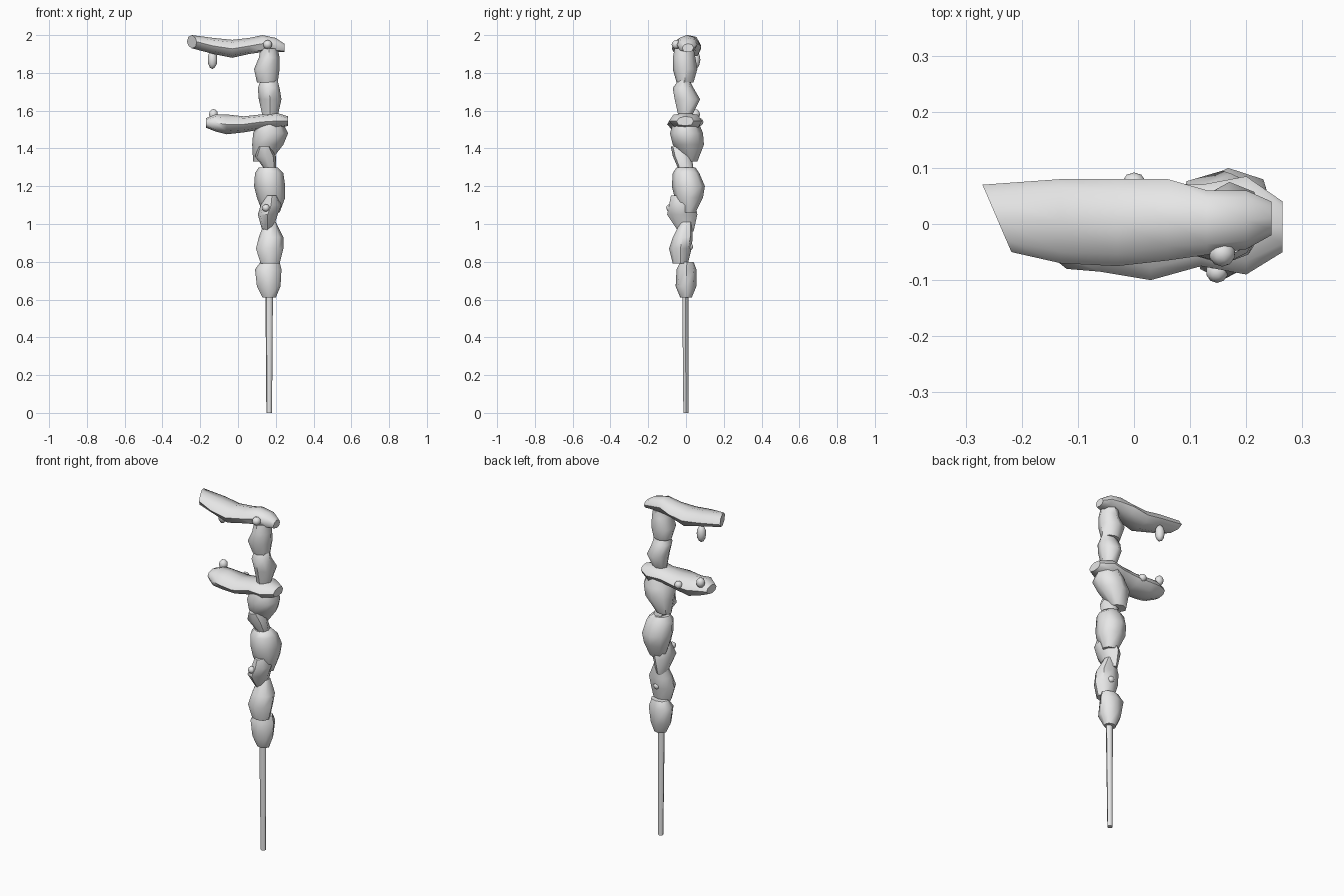
import bpy, bmesh, math, random
from mathutils import Vector

random.seed(4)
if "Cube" in bpy.data.objects:
    bpy.data.objects.remove(bpy.data.objects["Cube"], do_unlink=True)

stone = bpy.data.materials.new("stone_grey")
stone.use_nodes = True
grey = (0.8, 0.8, 0.8, 1)
stone.diffuse_color = grey
stone.node_tree.nodes["Principled BSDF"].inputs["Base Color"].default_value = grey


def finish(name, bm, crease=50):
    """Turn a bmesh into a smooth-shaded stone object."""
    bmesh.ops.recalc_face_normals(bm, faces=bm.faces)
    mesh = bpy.data.meshes.new(name)
    bm.to_mesh(mesh)
    bm.free()
    mesh.materials.append(stone)
    obj = bpy.data.objects.new(name, mesh)
    bpy.context.collection.objects.link(obj)
    bpy.ops.object.select_all(action="DESELECT")
    obj.select_set(True)
    bpy.context.view_layer.objects.active = obj
    bpy.ops.object.shade_smooth_by_angle(angle=math.radians(crease))
    return obj


def loft(name, rings, lying=False, skew=0.0, sides=8):
    """Skin rough oval rings: each is (position, low, high, low, high).
    Upright stones run along z, lying ones along x; skew slants the first ring."""
    bm = bmesh.new()
    loops = []
    for row, (t, a_low, a_high, b_low, b_high) in enumerate(rings):
        loop = []
        for i in range(sides):
            angle = math.tau * i / sides
            rough = random.uniform(0.92, 1.1) if i % 2 else 1
            a = (a_low + a_high) / 2 + (a_high - a_low) / 2 * math.cos(angle) * rough
            b = (b_low + b_high) / 2 + (b_high - b_low) / 2 * math.sin(angle) * rough
            if lying:
                shift = skew * a if row == 0 else 0
                loop.append(bm.verts.new((t + shift, a, b)))
            else:
                loop.append(bm.verts.new((a, b, t)))
        loops.append(loop)
    for lower, upper in zip(loops, loops[1:]):
        for i in range(sides):
            j = (i + 1) % sides
            bm.faces.new((lower[i], lower[j], upper[j], upper[i]))
    bm.faces.new(loops[0])
    bm.faces.new(loops[-1])
    return finish(name, bm)


def knob(name, centre, radius, stretch=1.0):
    """Small rounded bump."""
    bm = bmesh.new()
    bmesh.ops.create_icosphere(bm, subdivisions=2, radius=radius)
    for v in bm.verts:
        v.co.z *= stretch
        v.co += Vector(centre)
    return finish(name, bm, 80)


# Thin supporting rod
loft("support_rod", [(0, .15, .18, -.014, .014), (.65, .145, .185, -.02, .012)])

# Upright stones, lowest first
loft("base_stone", [
    (.61, .13, .2, -.03, .03), (.67, .1, .225, -.055, .055),
    (.76, .09, .23, -.05, .055), (.8, .12, .22, -.03, .04)])
loft("second_stone", [
    (.79, .12, .22, -.07, .01), (.87, .095, .24, -.09, .03),
    (.93, .11, .24, -.07, .035), (1.01, .14, .2, -.03, .03)])
loft("third_stone", [
    (.96, .13, .18, -.04, .04), (1.05, .105, .21, -.1, .06),
    (1.1, .12, .23, -.09, .05), (1.15, .15, .21, -.08, .03)])
loft("fourth_stone", [
    (1.06, .13, .22, -.02, .05), (1.14, .1, .25, -.06, .09),
    (1.2, .085, .25, -.075, .1), (1.27, .09, .24, -.07, .07),
    (1.3, .11, .21, -.05, .05)])
loft("wedge_stone", [
    (1.29, .14, .2, -.04, .04), (1.36, .09, .2, -.07, .03),
    (1.41, .11, .17, -.08, .01)])
loft("fifth_stone", [
    (1.33, .08, .17, -.01, .06), (1.42, .075, .24, -.07, .095),
    (1.48, .08, .265, -.085, .09), (1.53, .1, .24, -.07, .07)])
loft("sixth_stone", [
    (1.57, .13, .21, -.04, .03), (1.66, .11, .23, -.06, .075),
    (1.72, .105, .22, -.07, .04), (1.76, .12, .21, -.04, .02)])
loft("seventh_stone", [
    (1.75, .1, .21, -.05, .04), (1.82, .085, .22, -.07, .06),
    (1.88, .11, .22, -.07, .05), (1.93, .12, .21, -.06, .04)])

# Long stones lying across the stack
loft("middle_arm", [
    (-.17, -.04, .05, 1.51, 1.56), (-.12, -.08, .07, 1.49, 1.58),
    (-.06, -.085, .08, 1.475, 1.58), (.03, -.1, .075, 1.485, 1.57),
    (.12, -.075, .07, 1.5, 1.58), (.2, -.09, .085, 1.5, 1.59),
    (.265, -.05, .04, 1.52, 1.57)], lying=True)
loft("top_arm", [
    (-.24, -.05, .07, 1.93, 2), (-.13, -.07, .08, 1.9, 1.985),
    (-.03, -.075, .08, 1.88, 1.975), (.06, -.065, .08, 1.9, 1.985),
    (.13, -.055, .06, 1.91, 2), (.2, -.045, .06, 1.91, 1.985),
    (.245, -.02, .04, 1.91, 1.955)], lying=True, skew=-.43)

# Small bumps on the stones
knob("top_arm_front_knob", (.157, -.052, 1.95), .024)
knob("top_arm_hanging_knob", (-.135, .05, 1.87), .026, 1.9)
knob("middle_arm_upper_knob", (-.13, .05, 1.58), .024, 1.2)
knob("middle_arm_back_knob", (0, .07, 1.54), .022)
knob("third_stone_knob", (.148, -.085, 1.085), .02)
knob("second_stone_knob", (.175, .018, .88), .02)
